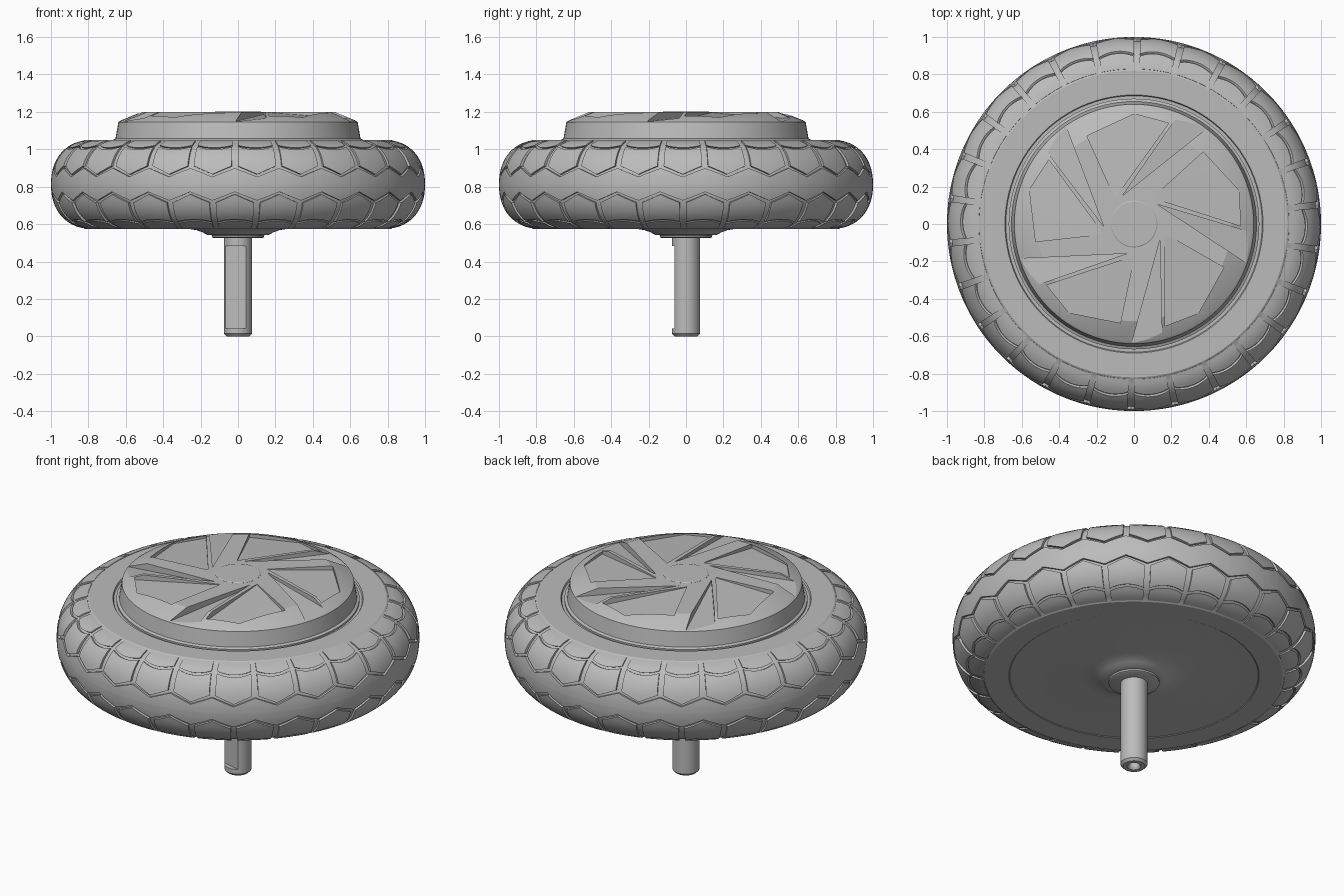
import bpy, bmesh, math
from math import sin, cos, pi, radians

if "Cube" in bpy.data.objects:
    bpy.data.objects.remove(bpy.data.objects["Cube"])

grey = bpy.data.materials.new("plain_grey")
grey.use_nodes = True
COLOUR = (0.5, 0.5, 0.5, 1)
grey.diffuse_color = COLOUR
grey.node_tree.nodes["Principled BSDF"].inputs["Base Color"].default_value = COLOUR

MID, HALF_H = 0.8125, 0.2375
COUNT = 26
STEP = 2 * pi / COUNT
PHASE = -pi / 2 - radians(1)


def finish(name, bm, smooth=30):
    bmesh.ops.recalc_face_normals(bm, faces=bm.faces)
    mesh = bpy.data.meshes.new(name)
    bm.to_mesh(mesh)
    bm.free()
    obj = bpy.data.objects.new(name, mesh)
    bpy.context.collection.objects.link(obj)
    mesh.materials.append(grey)
    shade(obj, smooth)
    return obj


def shade(obj, angle=30):
    bpy.ops.object.select_all(action='DESELECT')
    obj.select_set(True)
    bpy.context.view_layer.objects.active = obj
    bpy.ops.object.shade_smooth_by_angle(angle=radians(angle))


def lathe(name, profile, segments=96):
    """Spin (radius, z) points round the z axis."""
    bm = bmesh.new()
    verts = [bm.verts.new((r, 0, z)) for r, z in profile]
    edges = [bm.edges.new(pair) for pair in zip(verts, verts[1:])]
    bmesh.ops.spin(bm, geom=verts + edges, cent=(0, 0, 0), axis=(0, 0, 1),
                   angle=2 * pi, steps=segments, use_duplicate=False)
    bmesh.ops.remove_doubles(bm, verts=bm.verts, dist=1e-5)
    return finish(name, bm)


def tyre_point(phi, inset=0.0):
    """Radius and height on the rounded tyre section."""
    c, s = cos(phi), sin(phi)
    r = 0.78 + (0.22 - inset) * max(c, 0) ** 0.9
    return r, MID + (HALF_H - inset * 0.4) * math.copysign(abs(s) ** 0.9, s)


def add_block(bm, a0, a1, low, high, nu, nv, closed=False):
    """Raised patch between two angles and two section limits, with side walls."""
    def vert(i, j, inset):
        u = i / nu
        phi = low(u) + (high(u) - low(u)) * j / nv
        r, z = tyre_point(phi, inset)
        a = a0 + (a1 - a0) * u
        return bm.verts.new((r * cos(a), r * sin(a), z))
    top = [[vert(i, j, 0) for j in range(nv + 1)] for i in range(nu + 1)]
    for i in range(nu):
        for j in range(nv):
            bm.faces.new((top[i][j], top[i + 1][j], top[i + 1][j + 1], top[i][j + 1]))
    rim = [(i, 0) for i in range(nu + 1)] + [(nu, j) for j in range(1, nv + 1)]
    rim += [(i, nv) for i in range(nu - 1, -1, -1)] + [(0, j) for j in range(nv - 1, 0, -1)]
    foot = [vert(i, j, 0.024) for i, j in rim]
    for k, (i, j) in enumerate(rim):
        n = (k + 1) % len(rim)
        p, q = rim[n]
        bm.faces.new((top[i][j], foot[k], foot[n], top[p][q]))


# Tyre body with flat side faces
section = [tyre_point(radians(-90 + 5 * k), 0.015) for k in range(37)]
bottom_z, top_z = MID - HALF_H, MID + HALF_H
lathe("tyre_body", [(0.685, bottom_z + 0.004), (0.69, bottom_z), (0.82, bottom_z)]
      + section[3:-3] + [(0.82, top_z), (0.69, top_z), (0.685, top_z - 0.01), (0.64, top_z - 0.01)], 104)


def zigzag(u):
    return radians(9 + 11 * abs(2 * u - 1))


def arc(u):
    return radians(50 + 6 * (2 * u - 1) ** 2)


# Tread: a centre band, then angular blocks and scalloped shoulder blocks on each side
GAP = 0.07
for side, shift, label in ((1, 0, "upper"), (-1, 0.5, "lower")):
    hexes, scallops, band = bmesh.new(), bmesh.new(), bmesh.new()
    for k in range(COUNT):
        start = PHASE + (k + shift) * STEP
        a0, a1 = start + GAP * STEP, start + (1 - GAP) * STEP
        add_block(hexes, a0, a1, lambda u: side * (zigzag(u) + radians(2)),
                  lambda u: side * arc(u), 8, 6)
        add_block(scallops, a0, a1, lambda u: side * (arc(u) + radians(4)),
                  lambda u: side * radians(79), 8, 4)
        add_block(band, start, start + STEP, lambda u: 0.0,
                  lambda u: side * (zigzag(u) - radians(1)), 8, 3)
    bmesh.ops.remove_doubles(band, verts=band.verts, dist=1e-5)
    finish(label + "_tread_blocks", hexes)
    finish(label + "_shoulder_blocks", scallops)
    finish(label + "_centre_band", band)

# Lower side plate with the curved boss and collar
lathe("lower_plate", [(0, 0.525), (0.13, 0.525), (0.14, 0.53), (0.14, 0.54), (0.165, 0.543),
                      (0.19, 0.556), (0.22, 0.567), (0.26, 0.574), (0.3, 0.578), (0.685, 0.578),
                      (0.685, 0.62), (0, 0.62)])

# Raised wheel cover
cover = lathe("wheel_cover", [(0, 1.0), (0.67, 1.0), (0.67, 1.05), (0.655, 1.057), (0.64, 1.145),
                              (0.625, 1.155), (0.52, 1.198), (0, 1.2)])


def pocket_cutter(name, points):
    """Five prisms whose floors follow the given (x, y, z) points."""
    bm = bmesh.new()
    for k in range(5):
        a = radians(72 * k)
        low = [bm.verts.new((x * cos(a) - y * sin(a), x * sin(a) + y * cos(a), z))
               for x, y, z in points]
        high = [bm.verts.new((v.co.x, v.co.y, 1.4)) for v in low]
        floor = [bm.faces.new(low), bm.faces.new(high)]
        for i in range(len(low)):
            j = (i + 1) % len(low)
            bm.faces.new((low[i], low[j], high[j], high[i]))
        bmesh.ops.triangulate(bm, faces=floor)
    cutter = finish(name, bm)
    cutter.hide_render = True
    cutter.hide_viewport = True
    mod = cover.modifiers.new(name, 'BOOLEAN')
    mod.operation = 'DIFFERENCE'
    mod.solver = 'EXACT'
    mod.object = cutter
    return cutter


cutters = [
    pocket_cutter("swept_groove_cutter", [(0.125, 0.105, 1.185), (0.71, -0.28, 1.14),
                                          (0.74, -0.08, 1.16)]),
    pocket_cutter("panel_cutter", [(0.1, 0.14, 1.196), (0.57, -0.01, 1.162),
                                   (0.56, 0.18, 1.162), (0.37, 0.385, 1.172)]),
]


def apply_modifiers(obj, helpers):
    bpy.context.view_layer.update()
    graph = bpy.context.evaluated_depsgraph_get()
    mesh = bpy.data.meshes.new_from_object(obj.evaluated_get(graph))
    obj.modifiers.clear()
    obj.data = mesh
    for helper in helpers:
        bpy.data.objects.remove(helper)
    shade(obj, 15)


apply_modifiers(cover, cutters)
lathe("centre_cap", [(0, 1.15), (0.125, 1.15), (0.125, 1.2), (0.12, 1.203), (0, 1.203)], 48)

# Axle with a centre hole and a milled flat
axle = lathe("axle", [(0, 0.06), (0.03, 0.05), (0.03, 0.012), (0.038, 0), (0.062, 0), (0.075, 0.014),
                      (0.075, 0.55), (0, 0.55)], 48)
bm = bmesh.new()
bmesh.ops.create_cube(bm, size=1)
turn = radians(-105)
bmesh.ops.scale(bm, verts=bm.verts, vec=(0.1, 0.3, 0.44))
bmesh.ops.translate(bm, verts=bm.verts, vec=(0.098, 0, 0.262))
for v in bm.verts:
    x, y = v.co.x, v.co.y
    v.co.x, v.co.y = x * cos(turn) - y * sin(turn), x * sin(turn) + y * cos(turn)
flat = finish("axle_flat_cutter", bm)
flat.hide_render = True
cut = axle.modifiers.new("flat", 'BOOLEAN')
cut.operation = 'DIFFERENCE'
cut.solver = 'EXACT'
cut.object = flat
apply_modifiers(axle, [flat])
